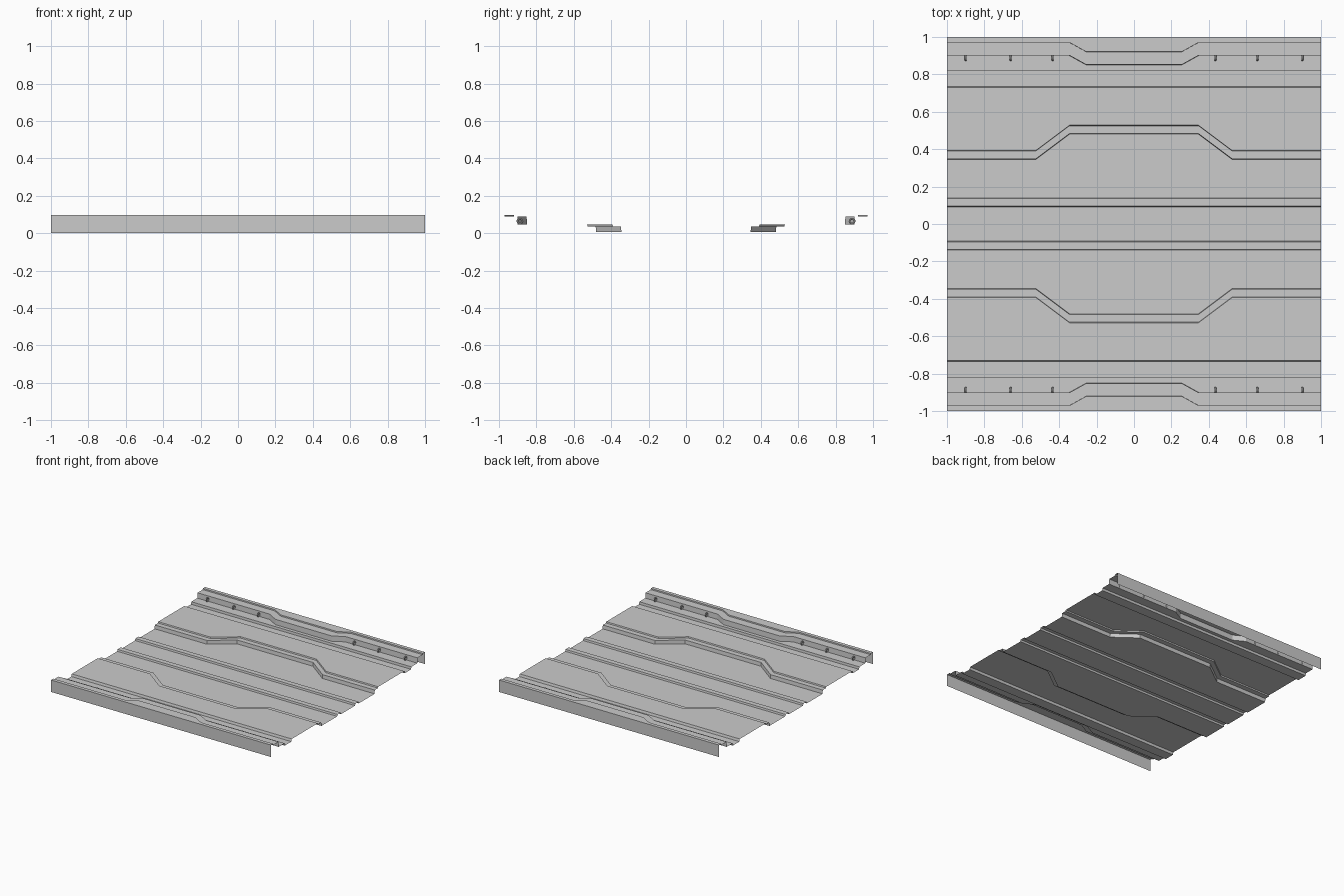
import bpy, bmesh, math

if "Cube" in bpy.data.objects:
    bpy.data.objects.remove(bpy.data.objects["Cube"])

# x stations where the pressed ribs bend
XS = [-1, -0.525, -0.345, -0.255, 0.255, 0.345, 0.525, 1]


def ramp(x, start, end):
    """0 outside |x| >= start, 1 inside |x| <= end."""
    return max(0.0, min(1.0, (start - abs(x)) / (start - end)))


def half_profile(x):
    """(y, z) section from the centre line out to the skirt at station x."""
    a = 0.135 * ramp(x, 0.525, 0.345)     # inner rib jog
    b = 0.05 * ramp(x, 0.345, 0.255)      # side rail jog
    return [(0.092, 0.005), (0.095, 0.02), (0.137, 0.02), (0.14, 0.005),
            (0.345 + a, 0.005), (0.348 + a, 0.035), (0.39 + a, 0.035), (0.393 + a, 0.045),
            (0.73, 0.045), (0.735, 0.025), (0.82, 0.025), (0.822, 0.045),
            (0.90 - b, 0.045), (0.902 - b, 0.088), (0.97 - b, 0.088), (0.971 - b, 0.098),
            (1.0, 0.098), (1.0, 0.0)]


# pressed floor sheet, lofted across the stations
bm = bmesh.new()
rows = []
for x in XS:
    half = half_profile(x)
    section = [(-y, z) for y, z in reversed(half)] + half
    rows.append([bm.verts.new((x, y, z)) for y, z in section])
for r0, r1 in zip(rows, rows[1:]):
    for i in range(len(r0) - 1):
        bm.faces.new((r0[i], r1[i], r1[i + 1], r0[i + 1]))
mesh = bpy.data.meshes.new("floor_sheet")
bm.to_mesh(mesh)
bm.free()
bpy.context.collection.objects.link(bpy.data.objects.new("floor_sheet", mesh))

# tie-down rings along the inner wall of both side rails
for side in (-1, 1):
    for x in (-0.9, -0.66, -0.435, 0.435, 0.66, 0.9):
        bpy.ops.mesh.primitive_torus_add(
            location=(x, side * 0.888, 0.064), rotation=(0, math.pi / 2, 0),
            major_radius=0.013, minor_radius=0.005, major_segments=16, minor_segments=8)
        bpy.context.object.name = "tie_ring"
        bpy.ops.object.shade_smooth_by_angle()
